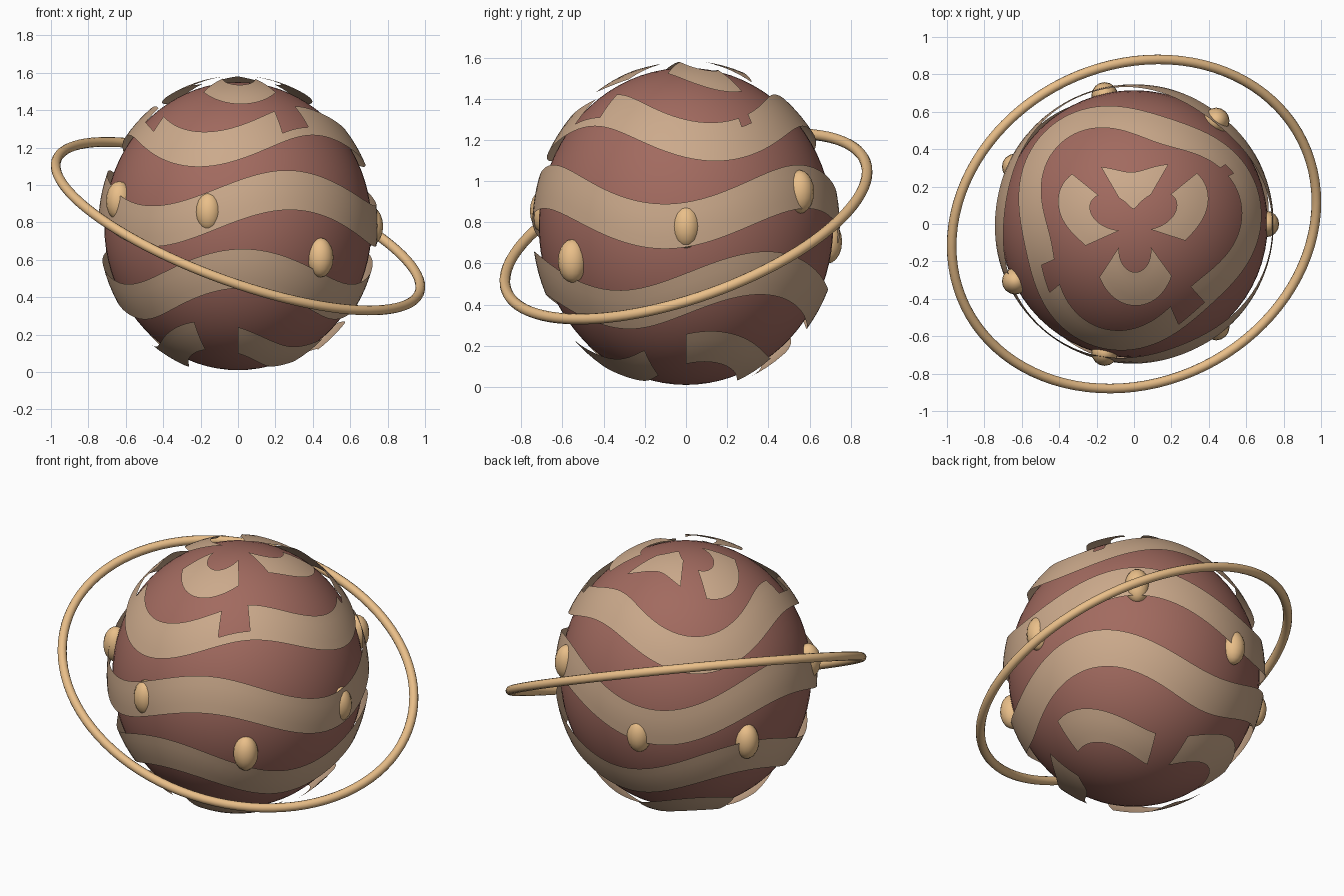
import bpy, bmesh
from math import sin, cos, radians, pi, tau
from mathutils import Matrix, Vector

if "Cube" in bpy.data.objects:
    bpy.data.objects.remove(bpy.data.objects["Cube"])

CZ = 0.78               # centre height
RX, RZ = 0.715, 0.77    # body radii


def material(name, rgb):
    m = bpy.data.materials.new(name)
    m.diffuse_color = (*rgb, 1)
    m.use_nodes = True
    m.node_tree.nodes["Principled BSDF"].inputs["Base Color"].default_value = m.diffuse_color
    return m


BODY = material("clay_red", (0.36, 0.145, 0.115))
BAND = material("sand", (0.60, 0.40, 0.26))
GOLD = material("pale_gold", (0.82, 0.52, 0.25))


def finish(bm, name, mat):
    me = bpy.data.meshes.new(name)
    bm.to_mesh(me)
    bm.free()
    me.materials.append(mat)
    for p in me.polygons:
        p.use_smooth = True
    ob = bpy.data.objects.new(name, me)
    bpy.context.collection.objects.link(ob)
    return ob


def ball(name, centre, radii, seg, rings, mat):
    bm = bmesh.new()
    bmesh.ops.create_uvsphere(bm, u_segments=seg, v_segments=rings, radius=1)
    bm.transform(Matrix.Translation(centre) @ Matrix.Diagonal((*radii, 1)))
    return finish(bm, name, mat)


def in_gap(angle, row, gaps):
    # gap = (centre angle, half width, first missing row)
    return any(abs((angle - c + 180) % 360 - 180) < w and row >= r
               for c, w, r in gaps)


def band(name, lat, peak, gaps, n=120, rows=4):
    # Thin wavy ribbon floating just above the body, three waves around
    bm = bmesh.new()
    grid = []
    for i in range(n):
        a = tau * i / n
        mid = lat + 7.0 * cos(3 * (a - radians(peak)))
        col = []
        for j in range(rows + 1):
            la = radians(mid - 7.8 + 15.6 * j / rows)
            k = 1.045
            col.append(bm.verts.new((k * RX * cos(la) * cos(a),
                                     k * RX * cos(la) * sin(a),
                                     CZ + k * RZ * sin(la))))
        grid.append(col)
    for i in range(n):
        a, b = grid[i], grid[(i + 1) % n]
        for j in range(rows):
            if not in_gap(360 * (i + 0.5) / n, j, gaps):
                bm.faces.new((a[j], b[j], b[j + 1], a[j + 1]))
    loose = [v for v in bm.verts if not v.link_faces]
    bmesh.ops.delete(bm, geom=loose, context='VERTS')
    return finish(bm, name, BAND)


# Body
ball("body", (0, 0, CZ), (RX, RX, RZ), 64, 40, BODY)

# Wavy bands, top to bottom
band("band_top", 69, -28, [(-37, 18, 0), (50, 10, 0), (131, 11, 0), (220, 16, 0)])
band("band_upper", 38, -48, [(302, 9, 1), (212, 7, 2), (31, 3, 3)])
band("band_middle", 7, -68, [])
band("band_lower", -23.5, -88, [])
band("band_bottom", -54, -108, [(-103, 12, 0), (-13, 12, 0), (77, 12, 0), (167, 10, 0)])

# Beads around the waist
for i in range(7):
    t = tau * i / 7
    ball(f"bead_{i + 1}", (0.705 * cos(t), 0.705 * sin(t), CZ + 0.172 * sin(2 * t)),
         (0.071, 0.071, 0.106), 16, 10, GOLD)

# Tilted oval ring: circle swept by a tube, mapped onto two axes
u = Vector((0.975, 0.118, -0.325))
v = Vector((0, 0.872, 0.312))
w = u.cross(v).normalized()
bm = bmesh.new()
N, M, T = 96, 12, 0.026
rings = [[bm.verts.new(Vector((0, 0, CZ)) + u * cos(t) + v * sin(t)
                       + (u.normalized() * cos(t) + v.normalized() * sin(t)) * T * cos(s)
                       + w * T * sin(s))
          for s in (tau * j / M for j in range(M))]
         for t in (tau * i / N for i in range(N))]
for i in range(N):
    for j in range(M):
        a, b = rings[i], rings[(i + 1) % N]
        bm.faces.new((a[j], b[j], b[(j + 1) % M], a[(j + 1) % M]))
bmesh.ops.recalc_face_normals(bm, faces=bm.faces)
finish(bm, "orbit_ring", GOLD)
